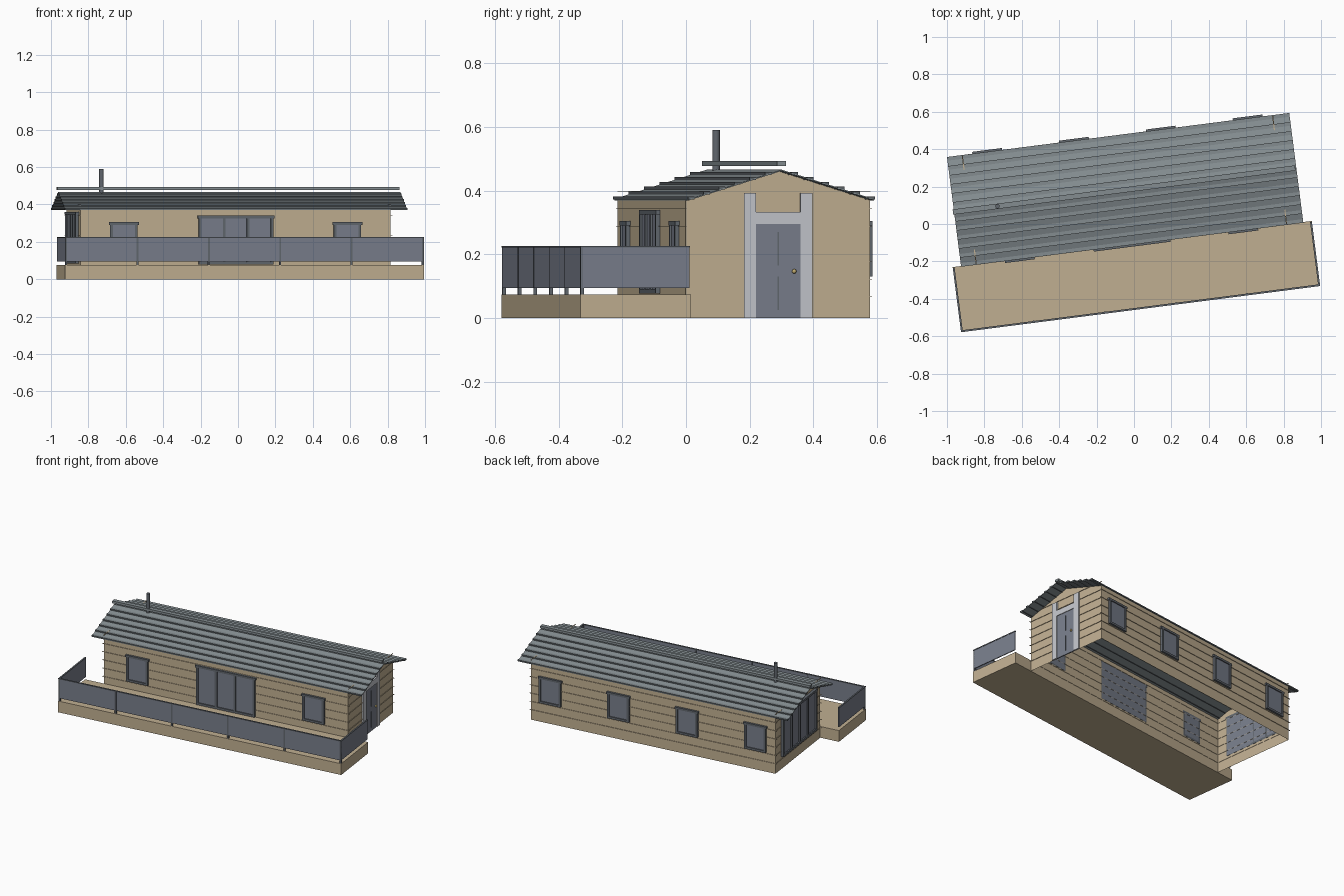
import bpy, bmesh, math

cube = bpy.data.objects.get("Cube")
if cube:
    bpy.data.objects.remove(cube, do_unlink=True)


def material(name, r, g, b):
    m = bpy.data.materials.new(name)
    m.use_nodes = True
    m.diffuse_color = (r, g, b, 1)
    m.node_tree.nodes["Principled BSDF"].inputs["Base Color"].default_value = (r, g, b, 1)
    return m


TAN = material("tan_wood", .53, .43, .285)
GLASS = material("blue_grey_panel", .19, .21, .26)
FRAME = material("dark_grey_frame", .12, .135, .155)
ROOF = material("roof_grey", .23, .265, .28)
RIB = material("roof_rib_dark", .10, .115, .125)
TRIM = material("light_grey_trim", .55, .565, .6)
BRASS = material("brass", .55, .42, .16)

TURN = math.radians(7.33)          # the whole building is turned in plan
U0, U1 = -.863, .808               # house ends
V0, V1 = -.105, .479               # house front and back
VM = (V0 + V1) / 2
EAVE, PEAK = .37, .462
R0, R1 = -.946, .899               # roof ends
D0, D1, DV, DZ = -.991, .945, -.456, .075   # deck


def finish(name, bm, *mats):
    bmesh.ops.recalc_face_normals(bm, faces=bm.faces)
    me = bpy.data.meshes.new(name)
    bm.to_mesh(me)
    bm.free()
    for m in mats:
        me.materials.append(m)
    ob = bpy.data.objects.new(name, me)
    ob.rotation_euler.z = TURN
    bpy.context.collection.objects.link(ob)
    return ob


def boxes(name, mat, items):
    """One object made of boxes given as (u0, u1, v0, v1, z0, z1)."""
    bm = bmesh.new()
    for a0, a1, b0, b1, c0, c1 in items:
        vs = bmesh.ops.create_cube(bm, size=1)["verts"]
        for v in vs:
            v.co = ((a0 + a1) / 2 + v.co.x * (a1 - a0),
                    (b0 + b1) / 2 + v.co.y * (b1 - b0),
                    (c0 + c1) / 2 + v.co.z * (c1 - c0))
    return finish(name, bm, mat)


def on_wall(wall, a0, a1, z0, z1, d0, d1):
    """Box on a wall: a runs along the wall, d is depth outwards."""
    return {"front": (a0, a1, V0 - d1, V0 - d0, z0, z1),
            "back": (a0, a1, V1 + d0, V1 + d1, z0, z1),
            "left": (U1 + d0, U1 + d1, a0, a1, z0, z1),
            "right": (U0 - d1, U0 - d0, a0, a1, z0, z1)}[wall]


def glazing(name, wall, a0, a1, z0, z1, panes=1, depth=.014, bar=.014):
    """Framed window with upright bars between the panes."""
    bars = [(a0, a1, z0, z0 + bar), (a0 - .006, a1 + .006, z1 - bar, z1)]
    for i in range(panes + 1):
        a = a0 + (a1 - a0 - bar) * i / panes
        bars.append((a, a + bar, z0 + bar, z1 - bar))
    boxes(name + "_frame", FRAME, [on_wall(wall, *b, -.001, depth) for b in bars])
    boxes(name + "_panes", GLASS,
          [on_wall(wall, a0 + .004, a1 - .004, z0 + .004, z1 - .004, -.001, depth * .55)])


# House shell, open underneath
bm = bmesh.new()
profile = [(V0, 0), (V0, EAVE), (VM, PEAK), (V1, EAVE), (V1, 0)]
ends = [[bm.verts.new((u, v, z)) for v, z in profile] for u in (U0, U1)]
for end in ends:
    bm.faces.new(end)
for i in (0, 3):
    bm.faces.new((ends[0][i], ends[0][i + 1], ends[1][i + 1], ends[1][i]))
finish("house_walls", bm, TAN)

# Thin siding ledges, the top one on the gables only
ledges = []
for k in range(7):
    z = .397 - .055 * k
    sides = [("left", V0, V1), ("right", V0, V1)]
    if k:
        sides += [("front", U0 - .01, U1 + .01), ("back", U0 - .01, U1 + .01)]
    ledges += [on_wall(s, a, b, z, z + .0015, -.002, .004) for s, a, b in sides]
boxes("siding_ledges", TAN, ledges)

# Roof sheet
bm = bmesh.new()
section = [(V0, EAVE), (VM, PEAK), (V1, EAVE),
           (V1, EAVE + .004), (VM, PEAK + .004), (V0, EAVE + .004)]
a, b = [[bm.verts.new((u, v, z)) for v, z in section] for u in (R0, R1)]
for i in range(6):
    j = (i + 1) % 6
    bm.faces.new((a[i], a[j], b[j], b[i]))
for s in (a, b):
    bm.faces.new((s[0], s[1], s[4], s[5]))
    bm.faces.new((s[1], s[2], s[3], s[4]))
finish("roof_sheet", bm, ROOF)

# Stepped roof slats with dark risers
slats = []
half = VM - V0
for i in range(6):
    inner = half * (i + .75) / 6
    z = PEAK + .005 - (PEAK - EAVE) * inner / half
    for s in (-1, 1):
        v = sorted((VM + s * (inner - .004), VM + s * (inner + .016)))
        slats.append((R0, R1, v[0], v[1], z - .006, z + .003))
slat_ob = boxes("roof_slats", ROOF, slats)
slat_ob.data.materials.append(RIB)
for p in slat_ob.data.polygons:
    p.material_index = 0 if p.normal.z > .5 else 1

# Ridge bar and flue
boxes("ridge_bar", ROOF, [(R0 - .006, R1 - .006, VM - .014, VM + .014, .478, .493)])
bm = bmesh.new()
bmesh.ops.create_cone(bm, cap_ends=True, segments=16, radius1=.012, radius2=.012, depth=.15)
bmesh.ops.translate(bm, verts=bm.verts, vec=(-.712, VM, .515))
flue = finish("flue_pipe", bm, FRAME)
for p in flue.data.polygons:
    p.use_smooth = abs(p.normal.z) < .5

# Windows and sliding door
for i, u in enumerate((-.63, .575)):
    glazing(f"front_window_{i + 1}", "front", u - .074, u + .074, .13, .305)
for i in range(4):
    u = -.729 + .468 * i
    glazing(f"back_window_{i + 1}", "back", u - .074, u + .074, .13, .305)
glazing("sliding_door", "front", -.226, .176, .078, .34, panes=3)
glazing("end_glazing", "right", VM - .22, VM + .22, .085, .36, panes=4, depth=.018)

# Entrance door in the gable
boxes("door_leaf", GLASS, [on_wall("left", VM - .07, VM + .07, 0, .295, -.001, .006)])
boxes("door_grooves", FRAME,
      [on_wall("left", VM - .002, VM + .002, z0, z1, .005, .0075)
       for z0, z1 in ((.025, .13), (.165, .27))])
boxes("door_trim", TRIM,
      [on_wall("left", VM - .07, VM + .07, .295, .333, -.001, .01)] +
      [on_wall("left", VM + s * .089 - .019, VM + s * .089 + .019, 0, .393, -.001, .01)
       for s in (-1, 1)])
bm = bmesh.new()
bmesh.ops.create_uvsphere(bm, u_segments=12, v_segments=8, radius=.007)
bmesh.ops.translate(bm, verts=bm.verts, vec=(U1 + .012, VM + .05, .147))
knob = finish("door_knob", bm, BRASS)
for p in knob.data.polygons:
    p.use_smooth = True

# Deck and its railing
boxes("deck", TAN, [(D0, D1, DV, V0, 0, DZ)])
T = .006
e0, e1, ev = D0 + .002, D1 - .002, DV + .002
boxes("railing_panels", GLASS,
      [(e0, e1, ev, ev + T, .095, .221),
       (e0, e0 + T, ev + T, V0 - .006, .095, .221),
       (e1 - T, e1, ev + T, V0 - .006, .095, .221)])
boxes("railing_top", FRAME,
      [(e0 - .002, e1 + .002, ev - .002, ev + T + .002, .221, .227),
       (e0 - .002, e0 + T + .002, ev + T + .002, V0 - .004, .221, .227),
       (e1 - T - .002, e1 + .002, ev + T + .002, V0 - .004, .221, .227)])
posts = []
for i in range(6):
    u = e0 + (e1 - e0 - .01) * i / 5
    posts.append((u, u + .01, ev - .001, ev + T + .004, DZ, .222))
boxes("railing_posts", FRAME, posts)
